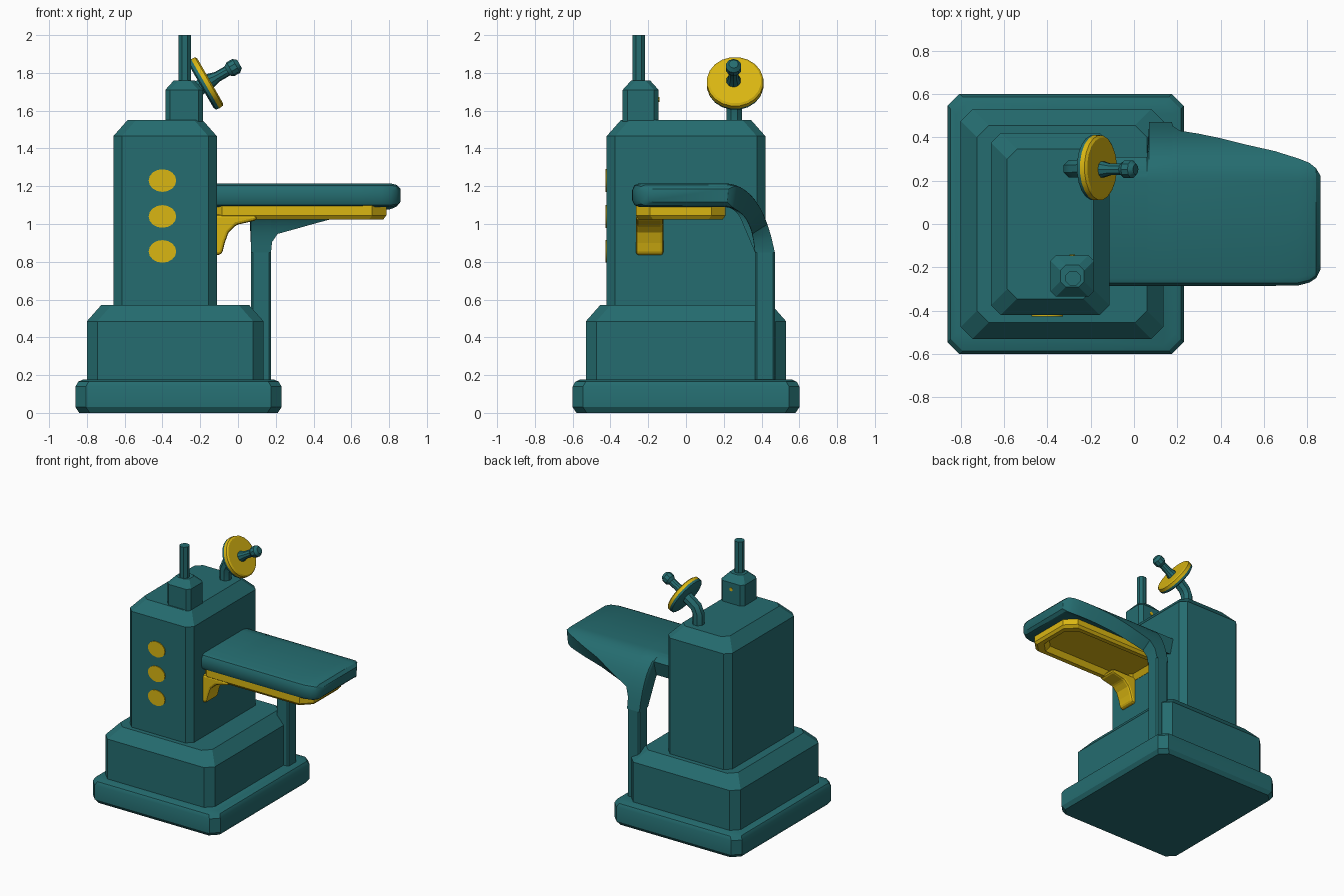
import bpy, bmesh, math
from mathutils import Vector

if "Cube" in bpy.data.objects:
    bpy.data.objects.remove(bpy.data.objects["Cube"])


def material(name, rgb):
    m = bpy.data.materials.new(name)
    m.diffuse_color = (*rgb, 1)
    m.use_nodes = True
    m.node_tree.nodes["Principled BSDF"].inputs["Base Color"].default_value = m.diffuse_color
    return m


TEAL = material("teal", (0.018, 0.150, 0.160))
YELLOW = material("yellow", (0.70, 0.47, 0.006))


def loft(name, rings, mat, smooth=True):
    """Skin a list of equal-length rings and cap both ends."""
    bm = bmesh.new()
    vs = [[bm.verts.new(p) for p in ring] for ring in rings]
    for a, b in zip(vs, vs[1:]):
        for i in range(len(a)):
            j = (i + 1) % len(a)
            bm.faces.new((a[i], a[j], b[j], b[i]))
    bm.faces.new(vs[0][::-1])
    bm.faces.new(vs[-1])
    bmesh.ops.recalc_face_normals(bm, faces=bm.faces)
    me = bpy.data.meshes.new(name)
    bm.to_mesh(me)
    bm.free()
    me.materials.append(mat)
    ob = bpy.data.objects.new(name, me)
    bpy.context.collection.objects.link(ob)
    if smooth:
        bpy.ops.object.select_all(action='DESELECT')
        ob.select_set(True)
        bpy.context.view_layer.objects.active = ob
        bpy.ops.object.shade_smooth_by_angle(angle=math.radians(30))
    return ob


def block(name, x, y, levels, c, mat):
    """Box with cut corners; levels are (z, inset)."""
    rings = []
    for z, d in levels:
        x0, x1, y0, y1 = x[0] + d, x[1] - d, y[0] + d, y[1] - d
        rings.append([(x0 + c, y0, z), (x1 - c, y0, z), (x1, y0 + c, z), (x1, y1 - c, z),
                      (x1 - c, y1, z), (x0 + c, y1, z), (x0, y1 - c, z), (x0, y0 + c, z)])
    return loft(name, rings, mat)


def circle(centre, axis, r, n):
    axis = Vector(axis).normalized()
    u = Vector((0, 1, 0)) if abs(axis.y) < 0.9 else Vector((1, 0, 0))
    v = axis.cross(u)
    return [Vector(centre) + r * (u * math.cos(a) + v * math.sin(a))
            for a in (2 * math.pi * (i + 0.5) / n for i in range(n))]


def lathe(name, start, axis, steps, mat, n):
    """Turned part; steps are (distance along axis, radius)."""
    axis = Vector(axis).normalized()
    return loft(name, [circle(Vector(start) + axis * d, axis, r, n) for d, r in steps], mat)


# Stepped body
block("base_plate", (-0.86, 0.23), (-0.6, 0.6),
      [(0, 0.02), (0.03, 0), (0.14, 0), (0.165, 0.014), (0.177, 0.04)], 0.055, TEAL)
block("lower_body", (-0.80, 0.135), (-0.53, 0.53), [(0.15, 0), (0.485, 0), (0.57, 0.075)], 0.055, TEAL)
block("column", (-0.66, -0.112), (-0.42, 0.42), [(0.55, 0), (1.465, 0), (1.55, 0.075)], 0.045, TEAL)

# Gauge box and rod on top
block("top_box", (-0.385, -0.185), (-0.335, -0.145), [(1.53, 0), (1.71, 0), (1.76, 0.045)], 0.025, TEAL)
lathe("top_rod", (-0.282, -0.25, 1.74), (0, 0, 1), [(0, 0.037), (0.26, 0.037)], TEAL, 8)
lathe("box_button", (-0.285, -0.15, 1.66), (0, 1, 0), [(0, 0.014), (0.009, 0.014)], YELLOW, 8)

# Crank wheel: bent post, two-layer disc, handle
axis = Vector((0.87, 0, 0.5))
hub = Vector((-0.17, 0.26, 1.745))
loft("crank_post", [circle((-0.285, 0.255, 1.53), (0, 0, 1), 0.044, 8),
                    circle((-0.285, 0.255, 1.63), (0.1, 0, 1), 0.044, 8),
                    circle((-0.265, 0.255, 1.675), (0.6, 0, 0.8), 0.044, 8),
                    circle(hub - axis * 0.01, axis, 0.044, 8)], TEAL)
lathe("wheel_back", hub, axis, [(-0.03, 0.135), (-0.022, 0.15), (-0.005, 0.152)], TEAL, 20)
lathe("wheel_front", hub, axis, [(-0.005, 0.152), (0.018, 0.15), (0.026, 0.138)], YELLOW, 20)
lathe("crank_handle", hub + Vector((0, -0.008, 0)), axis,
      [(0, 0.042), (0.035, 0.038), (0.07, 0.028), (0.13, 0.028), (0.15, 0.042),
       (0.185, 0.042), (0.205, 0.025)], TEAL, 10)


# Table whose rear edge drapes down into the leg
def bezier(p, q, r, t):
    return [(1 - t) ** 2 * a + 2 * t * (1 - t) * b + t * t * c for a, b, c in zip(p, q, r)]


def table_section(x, t_end, front, thick):
    n = 9
    ts = [t_end * i / n for i in range(n + 1)]
    top = [bezier((0.2, 1.215), (0.40, 1.215), (0.47, 0.85), t) for t in ts]
    low = [bezier((0.2, 1.09), (0.35, 1.09), (0.365, 0.85), t) for t in ts]
    pts = [(front, 1.125), (front, 1.18), (front + 0.012, 1.205), (front + 0.035, 1.215)] + top
    pts += low[::-1] + [(front + 0.035, 1.09), (front + 0.012, 1.1)]
    return [(x, y, 1.15 + (z - 1.15) * thick) for y, z in pts]


stations = [(-0.14, 0.3, -0.285, 1), (0.06, 0.3, -0.285, 1), (0.07, 1, -0.285, 1),
            (0.175, 1, -0.285, 1), (0.18, 0.88, -0.285, 1), (0.21, 0.77, -0.285, 1),
            (0.3, 0.70, -0.285, 1), (0.4, 0.61, -0.285, 1), (0.5, 0.51, -0.285, 1),
            (0.65, 0.39, -0.285, 1), (0.76, 0.28, -0.283, 1), (0.81, 0.22, -0.27, 0.99),
            (0.84, 0.15, -0.25, 0.88), (0.86, 0.06, -0.21, 0.55)]
loft("table", [table_section(*s) for s in stations], TEAL)
block("table_leg", (0.07, 0.175), (0.365, 0.47), [(0.15, 0), (0.85, 0)], 0.01, TEAL)

# Yellow tray under the table, hollowed from below, and its bracket
block("under_tray", (-0.16, 0.785), (-0.265, 0.21),
      [(1.10, 0), (1.045, 0), (1.025, 0.015), (1.025, 0.05), (1.065, 0.075)], 0.075, YELLOW)
profile = [(-0.14, 0.83), (-0.085, 0.84), (-0.07, 0.9), (-0.05, 0.955), (-0.01, 0.995),
           (0.1, 1.02), (0.1, 1.05), (-0.14, 1.05)]
bracket = loft("tray_bracket", [[(x, y, z) for x, z in profile] for y in (-0.265, -0.12)], YELLOW, False)
bev = bracket.modifiers.new("bevel", 'BEVEL')
bev.width, bev.segments = 0.018, 2

# Three front buttons, thin plates
for i, z in enumerate((1.23, 1.04, 0.855)):
    rings = [[(-0.4 + 0.073 * math.cos(a), y, z + 0.06 * math.sin(a))
              for a in (2 * math.pi * k / 16 for k in range(16))] for y in (-0.418, -0.426)]
    loft(f"front_button_{i + 1}", rings, YELLOW)
